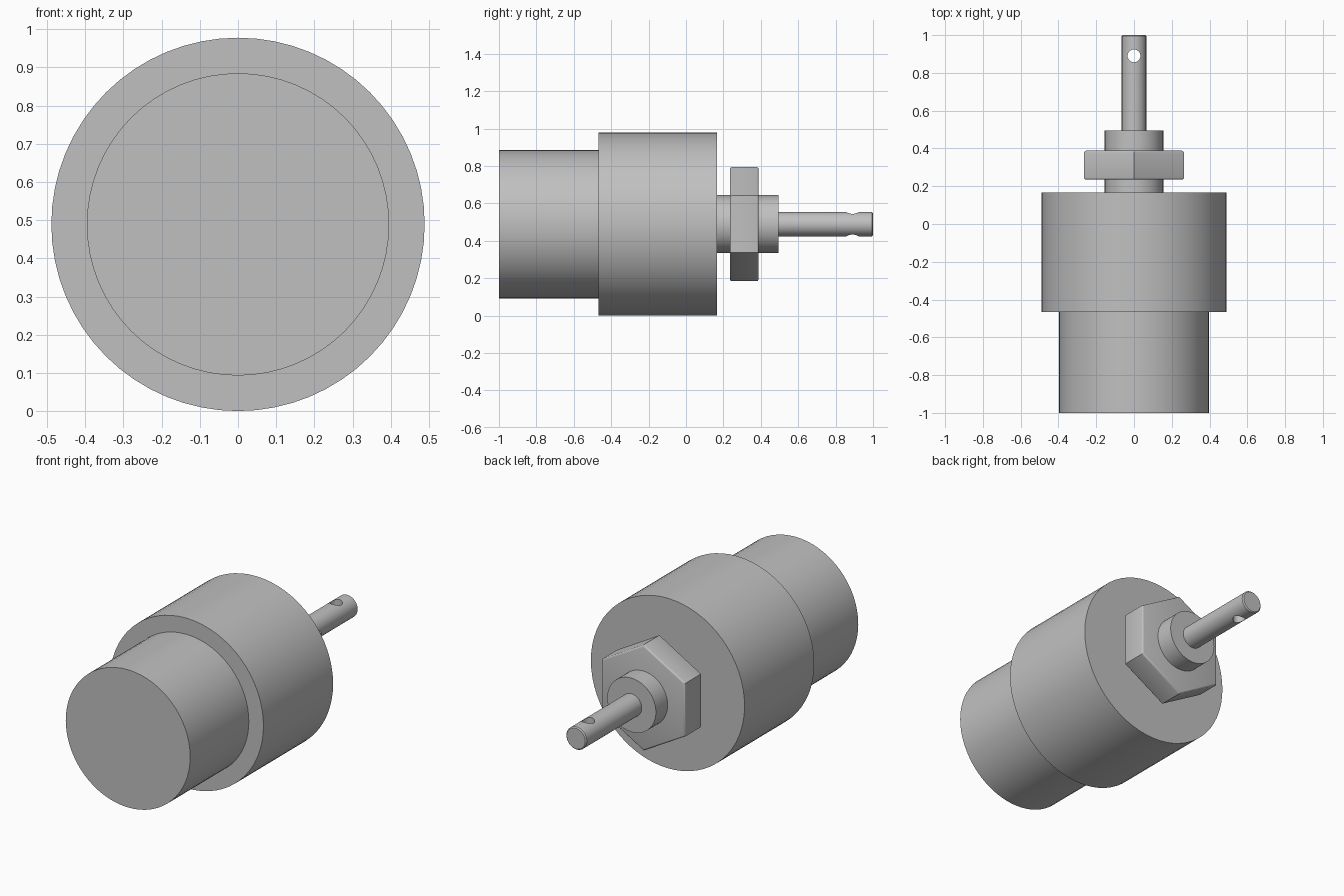
import bpy, bmesh, math

cube = bpy.data.objects.get("Cube")
if cube:
    bpy.data.objects.remove(cube, do_unlink=True)

AXIS_Z = 0.489

# Single metal colour
metal = bpy.data.materials.new("grey_metal")
metal.use_nodes = True
grey = (0.53, 0.53, 0.53, 1)
metal.diffuse_color = grey
metal.node_tree.nodes["Principled BSDF"].inputs["Base Color"].default_value = grey


def lathe(name, profile, sides=64, start=0.0):
    """Revolve (radius, y) points about the long axis and cap both ends."""
    bm = bmesh.new()
    rings = []
    for radius, y in profile:
        angles = [start + math.tau * i / sides for i in range(sides)]
        rings.append([bm.verts.new((radius * math.cos(a), y, AXIS_Z + radius * math.sin(a)))
                      for a in angles])
    for a, b in zip(rings, rings[1:]):
        for i in range(sides):
            j = (i + 1) % sides
            bm.faces.new((a[i], a[j], b[j], b[i]))
    bm.faces.new(rings[0])
    bm.faces.new(rings[-1])
    bmesh.ops.recalc_face_normals(bm, faces=bm.faces)
    mesh = bpy.data.meshes.new(name)
    bm.to_mesh(mesh)
    bm.free()
    mesh.materials.append(metal)
    obj = bpy.data.objects.new(name, mesh)
    bpy.context.collection.objects.link(obj)
    return obj


def select(obj):
    bpy.ops.object.select_all(action="DESELECT")
    obj.select_set(True)
    bpy.context.view_layer.objects.active = obj


def smooth(obj, degrees):
    select(obj)
    bpy.ops.object.shade_smooth_by_angle(angle=math.radians(degrees))


# Stepped housing: narrow front barrel and wide rear drum
housing = lathe("housing", [(0.396, -1), (0.396, -0.467), (0.489, -0.467), (0.489, 0.166)])
# Mounting neck through the nut
neck = lathe("threaded_neck", [(0.155, 0.166), (0.155, 0.495)])
# Output shaft with a small chamfered tip
shaft = lathe("shaft", [(0.065, 0.49), (0.065, 0.994), (0.059, 1)], sides=48)

# Cross hole drilled vertically through the shaft
bpy.ops.mesh.primitive_cylinder_add(vertices=32, radius=0.034, depth=0.4,
                                    location=(0, 0.89, AXIS_Z))
drill = bpy.context.object
drill.name = "hole_cutter"
drill.hide_render = True
drill.data.materials.append(metal)
cut = shaft.modifiers.new("cross_hole", "BOOLEAN")
cut.operation = "DIFFERENCE"
cut.solver = "EXACT"
cut.object = drill
select(shaft)
bpy.ops.object.modifier_apply(modifier=cut.name)
bpy.data.objects.remove(drill, do_unlink=True)

# Hexagonal nut, corner up, with softened rims
nut = lathe("hex_nut", [(0.305, 0.235), (0.305, 0.388)], sides=6, start=math.pi / 2)
bm = bmesh.new()
bm.from_mesh(nut.data)
rims = [e for e in bm.edges if abs(e.verts[0].co.y - e.verts[1].co.y) < 0.001]
bmesh.ops.bevel(bm, geom=rims, offset=0.01, segments=3, profile=0.5, affect="EDGES")
bm.to_mesh(nut.data)
bm.free()

for part in (housing, neck, shaft):
    smooth(part, 30)
smooth(nut, 35)
